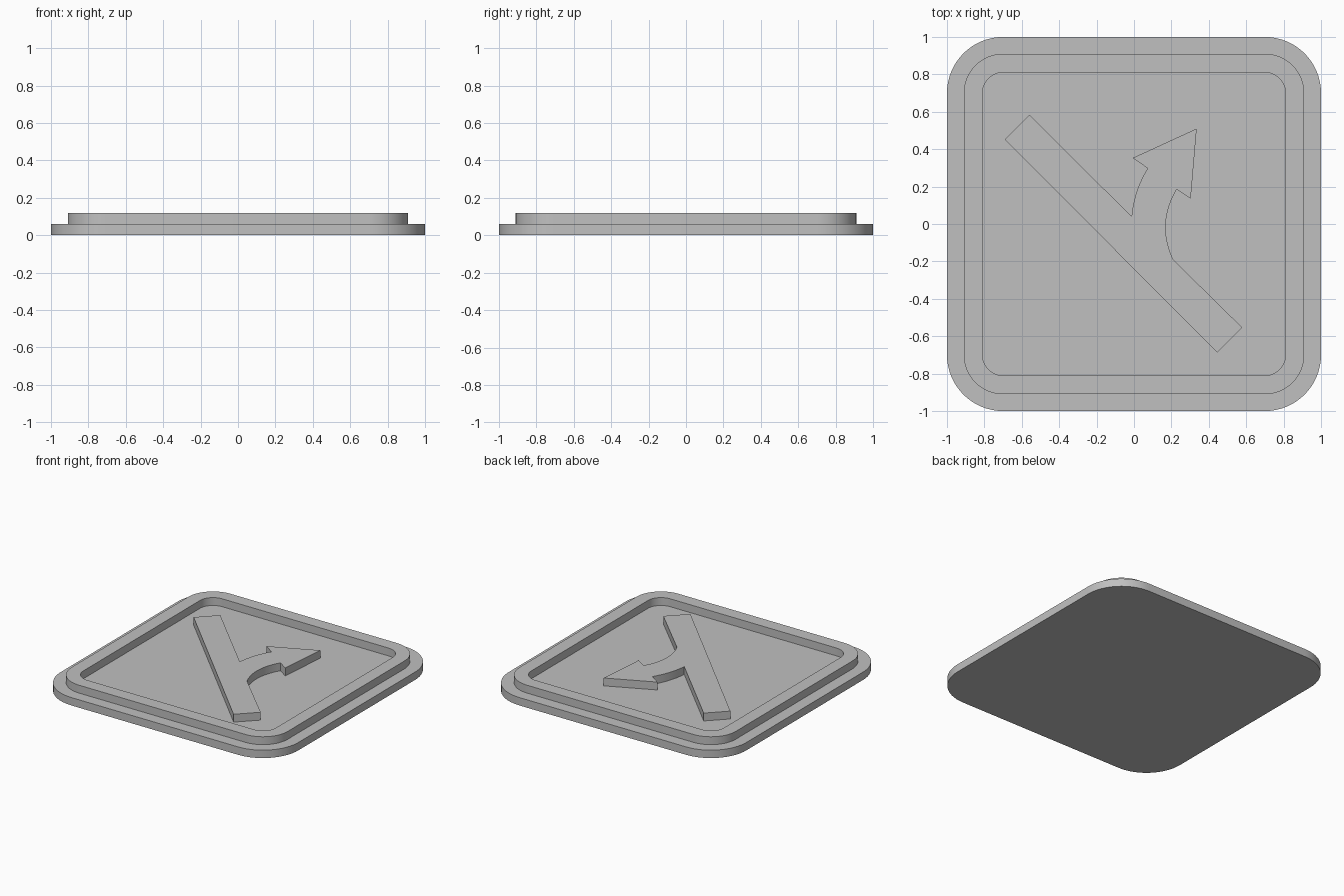
import bpy, bmesh, math
from mathutils import Vector

cube = bpy.data.objects.get("Cube")
if cube:
    bpy.data.objects.remove(cube, do_unlink=True)

grey = bpy.data.materials.new("plain grey")
grey.use_nodes = True
colour = (0.53, 0.53, 0.53, 1)
grey.diffuse_color = colour
grey.node_tree.nodes["Principled BSDF"].inputs["Base Color"].default_value = colour

CORNER = 0.7      # shared centre of all rounded corners
MID, TOP = 0.06, 0.12


def rounded_square(half, steps=16):
    """Counter-clockwise outline with concentric rounded corners."""
    pts = []
    for quarter in range(4):
        mid = math.radians(45 + 90 * quarter)
        cx = math.copysign(CORNER, math.cos(mid))
        cy = math.copysign(CORNER, math.sin(mid))
        for i in range(steps + 1):
            a = math.pi / 2 * (quarter + i / steps)
            pts.append((cx + (half - CORNER) * math.cos(a),
                        cy + (half - CORNER) * math.sin(a)))
    return pts


def bowed(start, end, sag, steps=14):
    """Points from start to end, bowed to the left of travel by sag."""
    a, b = Vector(start), Vector(end)
    side = Vector((a.y - b.y, b.x - a.x)).normalized()
    return [a.lerp(b, t) + side * (4 * sag * t * (1 - t))
            for t in (i / steps for i in range(steps + 1))]


def slab(name, outline, z0, z1, hole=None):
    """Extruded outline, optionally with a matching inner outline cut out."""
    bm = bmesh.new()

    def ring(pts, z):
        return [bm.verts.new((p[0], p[1], z)) for p in pts]

    def bridge(a, b):
        n = len(a)
        for i in range(n):
            j = (i + 1) % n
            bm.faces.new((a[i], a[j], b[j], b[i]))

    low, high = ring(outline, z0), ring(outline, z1)
    bridge(low, high)
    if hole:
        in_low, in_high = ring(hole, z0), ring(hole, z1)
        bridge(high, in_high)
        bridge(in_high, in_low)
        bridge(in_low, low)
    else:
        bm.faces.new(high)
        bm.faces.new(low[::-1])
    bmesh.ops.recalc_face_normals(bm, faces=bm.faces)
    mesh = bpy.data.meshes.new(name)
    bm.to_mesh(mesh)
    bm.free()
    mesh.materials.append(grey)
    obj = bpy.data.objects.new(name, mesh)
    bpy.context.collection.objects.link(obj)
    bpy.ops.object.select_all(action="DESELECT")
    obj.select_set(True)
    bpy.context.view_layer.objects.active = obj
    bpy.ops.object.shade_smooth_by_angle(angle=math.radians(30))
    return obj


# Base plate and raised border
slab("base_plate", rounded_square(1.0), 0, MID)
slab("raised_rim", rounded_square(0.91), MID, TOP, rounded_square(0.81))

# Diagonal bar with a curved arrow branching off it
branch_inner = bowed((-0.013, 0.04), (0.073, 0.298), 0.016)
branch_outer = bowed((0.228, 0.185), (0.209, -0.19), -0.049)
arrow_head = [(-0.007, 0.353), (0.335, 0.51), (0.303, 0.135)]
bar_bottom = [(0.578, -0.553), (0.444, -0.687)]
bar_top = [(-0.69, 0.452), (-0.558, 0.584)]
slab("branching_arrow",
     bar_top + branch_inner + arrow_head + branch_outer + bar_bottom, MID, TOP)
